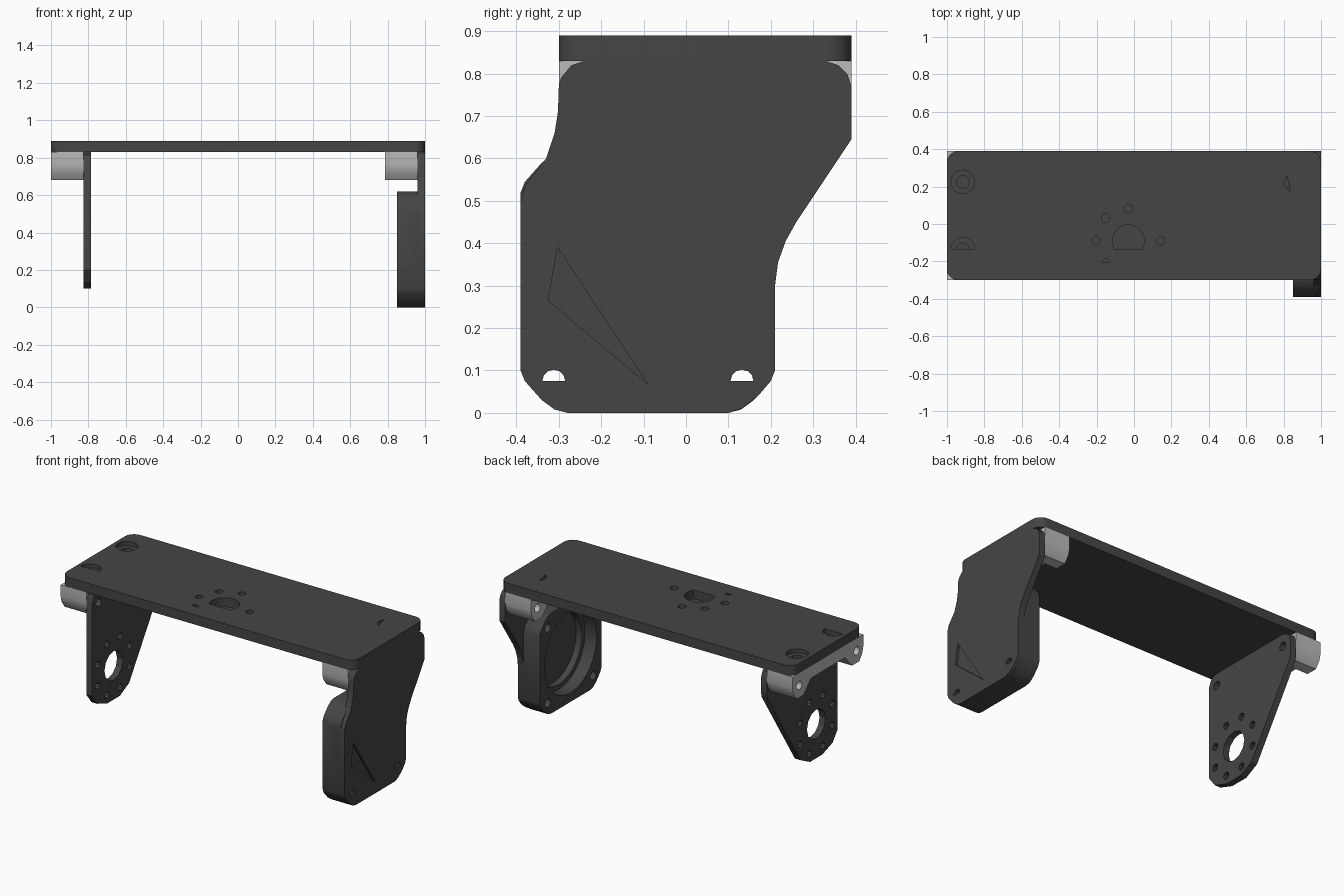
import bpy, bmesh
from math import sin, cos, pi

if "Cube" in bpy.data.objects:
    bpy.data.objects.remove(bpy.data.objects["Cube"])

dark = bpy.data.materials.new("dark_plastic")
dark.diffuse_color = (0.06, 0.06, 0.06, 1)
dark.use_nodes = True
dark.node_tree.nodes["Principled BSDF"].inputs["Base Color"].default_value = dark.diffuse_color
light = bpy.data.materials.new("light_grey")
light.diffuse_color = (0.5, 0.5, 0.5, 1)
light.use_nodes = True
light.node_tree.nodes["Principled BSDF"].inputs["Base Color"].default_value = light.diffuse_color


def prism(name, pts, axis, a, b, mat=None):
    """Extrude a flat outline along x (points are y,z) or z (points are x,y)."""
    bm = bmesh.new()
    place = (lambda p, t: (t, p[0], p[1])) if axis == 'x' else (lambda p, t: (p[0], p[1], t))
    lo = [bm.verts.new(place(p, a)) for p in pts]
    hi = [bm.verts.new(place(p, b)) for p in pts]
    bm.faces.new(lo)
    bm.faces.new(hi)
    n = len(pts)
    for i in range(n):
        j = (i + 1) % n
        bm.faces.new((lo[i], lo[j], hi[j], hi[i]))
    bmesh.ops.recalc_face_normals(bm, faces=bm.faces)
    me = bpy.data.meshes.new(name)
    bm.to_mesh(me)
    bm.free()
    ob = bpy.data.objects.new(name, me)
    bpy.context.collection.objects.link(ob)
    if mat:
        me.materials.append(mat)
    return ob


def arc(c, r, n=16, start=0, sweep=2 * pi):
    steps = n if sweep > 6.28 else n - 1
    return [(c[0] + r * cos(start + sweep * i / steps),
             c[1] + r * sin(start + sweep * i / steps)) for i in range(n)]


def combine(ob, tools, op='DIFFERENCE'):
    """Apply booleans one after another and delete the tools."""
    for t in tools:
        m = ob.modifiers.new("bool", 'BOOLEAN')
        m.operation, m.object, m.solver = op, t, 'EXACT'
    dg = bpy.context.evaluated_depsgraph_get()
    me = bpy.data.meshes.new_from_object(ob.evaluated_get(dg))
    ob.modifiers.clear()
    ob.data = me
    for t in tools:
        bpy.data.objects.remove(t)


def cutter(pts, axis, a, b):
    ob = prism("cutter", pts, axis, a, b)
    ob.hide_render = True
    return ob


# Top plate with rounded corners
R = 0.06
outline = []
for cx, cy, s in ((1 - R, 0.39 - R, 0), (-1 + R, 0.39 - R, 1),
                  (-1 + R, -0.30 + R, 2), (1 - R, -0.30 + R, 3)):
    outline += arc((cx, cy), R, 6, s * pi / 2, pi / 2)
top = prism("top_plate", outline, 'z', 0.83, 0.89, dark)

# Blind holes in the top plate: horn seat, its screw ring, corner counterbores
hub = (-0.03, -0.09)
seat = [(x, max(y, -0.135)) for x, y in arc(hub, 0.085, 20, -0.55, pi + 1.1)]
cuts = [cutter(seat, 'z', 0.835, 0.95)]
for k in (0, 2, 3, 4):
    p = arc(hub, 0.172, 8)[k]
    cuts.append(cutter(arc(p, 0.023, 12), 'z', 0.835, 0.95))
cuts.append(cutter(arc((-0.15, -0.205), 0.02, 7, 0, pi), 'z', 0.835, 0.95))
for c, n, sweep in (((-0.915, 0.225), 20, 2 * pi), ((-0.915, -0.135), 11, pi)):
    cuts.append(cutter(arc(c, 0.063, n, 0, sweep), 'z', 0.865, 0.95))
    cuts.append(cutter(arc(c, 0.033, n, 0, sweep), 'z', 0.835, 0.95))
cuts.append(cutter([(0.803, 0.215), (0.835, 0.17), (0.818, 0.26)], 'z', 0.86, 0.95))
combine(top, cuts)

# Left bearing plate, tapered towards the pivot
AX = (-0.09, 0.31)
SCREWS = ((-0.235, 0.755), (0.325, 0.755))
left = prism("left_pivot_plate", [
    (-0.24, 0.83), (-0.28, 0.815), (-0.30, 0.77), (-0.30, 0.20), (-0.25, 0.135),
    (-0.15, 0.10), (-0.03, 0.10), (0.06, 0.145), (0.115, 0.23), (0.385, 0.65),
    (0.39, 0.68), (0.39, 0.77), (0.375, 0.81), (0.33, 0.83)], 'x', -0.825, -0.785, dark)
cuts = [cutter(arc(AX, 0.09, 12), 'x', -0.9, -0.7)]
cuts += [cutter(arc(p, 0.022, 10), 'x', -0.9, -0.7) for p in arc(AX, 0.17, 8, pi / 8)]
cuts += [cutter(arc(p, 0.026, 12), 'x', -0.9, -0.7) for p in SCREWS]
combine(left, cuts)

# Right side plate
right = prism("right_motor_mount", [
    (-0.28, 0), (0.10, 0), (0.13, 0.01), (0.17, 0.04), (0.20, 0.075), (0.21, 0.10),
    (0.21, 0.30), (0.217, 0.355), (0.235, 0.405), (0.26, 0.45), (0.39, 0.645),
    (0.39, 0.77), (0.38, 0.80), (0.36, 0.82), (0.33, 0.83), (-0.24, 0.83),
    (-0.27, 0.82), (-0.295, 0.79), (-0.30, 0.77), (-0.302, 0.71), (-0.31, 0.66),
    (-0.33, 0.60), (-0.38, 0.535), (-0.39, 0.50), (-0.39, 0.10), (-0.38, 0.075),
    (-0.34, 0.03), (-0.31, 0.008)], 'x', 0.96, 1.0, dark)

# Motor housing on its inner side, with chamfered corners
quarter = [(0.30, 0.21), (0.29, 0.235), (0.25, 0.28), (0.22, 0.302), (0.19, 0.31)]
ring = []
for sy, sz, order in ((1, 1, 1), (-1, 1, -1), (-1, -1, 1), (1, -1, -1)):
    ring += [(AX[0] + sy * y, AX[1] + sz * z) for y, z in quarter[::order]]
housing = prism("housing", ring, 'x', 0.85, 0.975)
combine(right, [housing], 'UNION')

# Stepped motor pocket, corner screws, and outer face details
cuts = [cutter(arc(AX, 0.255, 24), 'x', 0.8, 0.93),
        cutter(arc(AX, 0.225, 24), 'x', 0.8, 0.97)]
for sy in (-1, 1):
    for sz in (-1, 1):
        c = (AX[0] + 0.222 * sy, AX[1] + 0.232 * sz)
        cuts.append(cutter(arc(c, 0.028, 12), 'x', 0.8, 0.985))
for y in (-0.312, 0.132):
    cuts.append(cutter(arc((y, 0.075), 0.027, 7, 0, pi), 'x', 0.95, 1.1))
cuts.append(cutter([(-0.325, 0.265), (-0.09, 0.068), (-0.303, 0.39)], 'x', 0.985, 1.1))
combine(right, cuts)

# Light corner brackets: two lobes joined by a thin bridge
for name, x0, x1 in (("left_bracket", -1.0, -0.825), ("right_bracket", 0.785, 0.96)):
    b = prism(name, [
        (-0.30, 0.83), (-0.30, 0.76), (-0.29, 0.72), (-0.26, 0.68), (-0.19, 0.68),
        (-0.12, 0.755), (0.21, 0.755), (0.28, 0.68), (0.35, 0.68), (0.38, 0.72),
        (0.39, 0.76), (0.39, 0.83)], 'x', x0, x1, light)
    combine(b, [cutter(arc(p, 0.026, 12), 'x', x0 - 0.1, x1 + 0.1) for p in SCREWS])

# Smooth the curved walls, keep edges crisp
bpy.ops.object.select_all(action='DESELECT')
for ob in bpy.context.scene.objects:
    ob.select_set(True)
    bpy.context.view_layer.objects.active = ob
bpy.ops.object.shade_smooth_by_angle(angle=0.45)
